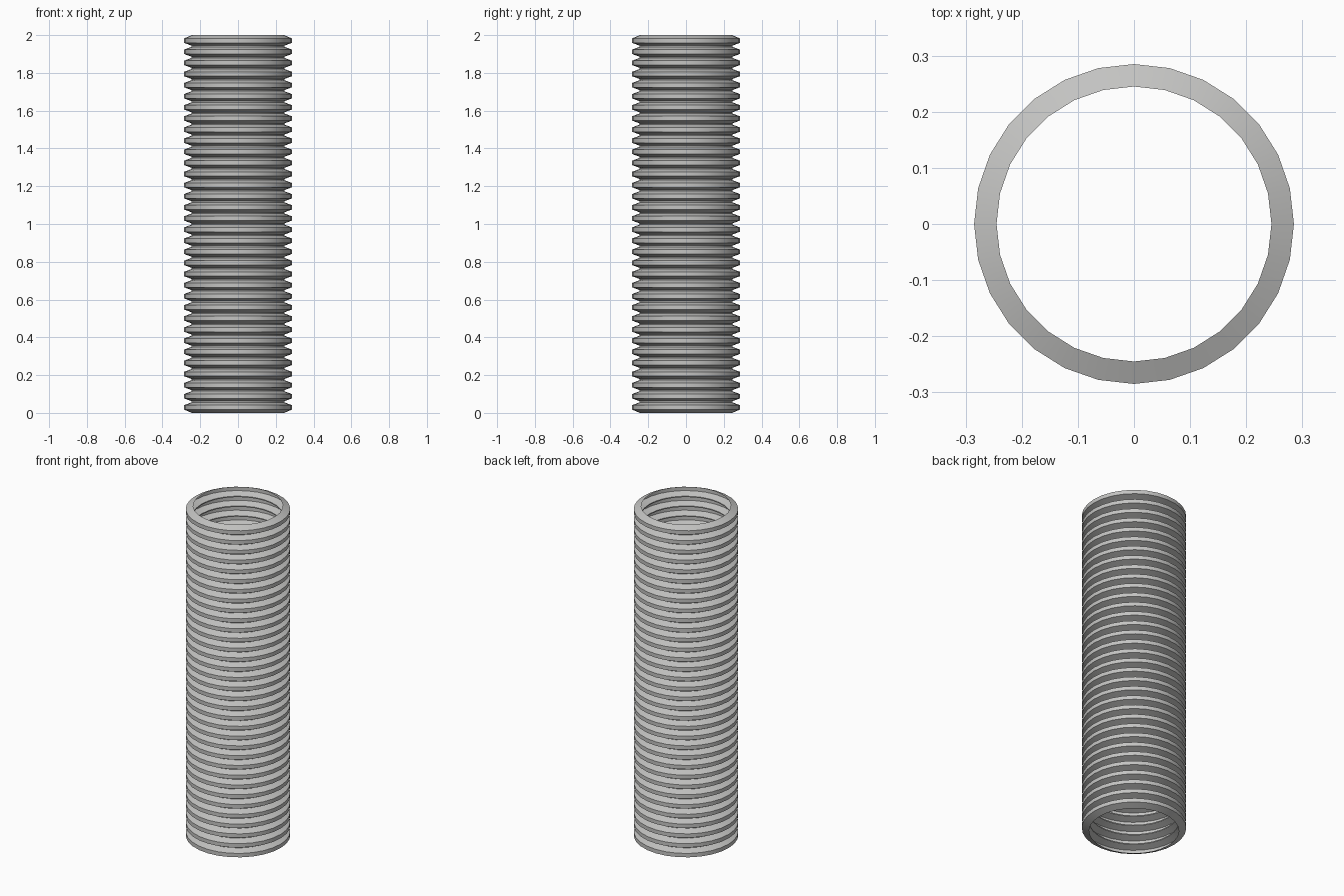
import bpy
import bmesh
from math import cos, sin, tau, radians

cube = bpy.data.objects.get("Cube")
if cube:
    bpy.data.objects.remove(cube, do_unlink=True)

SIDES = 28
RIDGES = 34
HEIGHT = 2.0
R_GROOVE, R_RIDGE = 0.245, 0.285
PITCH = HEIGHT / RIDGES

# One corrugation: groove, slope, flat crest, slope, groove
crest = PITCH * 0.4
groove = PITCH * 0.1
mid = PITCH / 2
wave = [
    (R_GROOVE, groove / 2),
    (R_RIDGE, mid - crest / 2),
    (R_RIDGE, mid + crest / 2),
    (R_GROOVE, PITCH - groove / 2),
]
profile = [(r, i * PITCH + z) for i in range(RIDGES) for r, z in wave]
# Open ends finish at the groove radius
profile[0] = (R_GROOVE, 0.0)
profile[-1] = (R_GROOVE, HEIGHT)

# Revolve the profile into an open, thin-walled tube
bm = bmesh.new()
rings = []
for r, z in profile:
    rings.append([bm.verts.new((r * cos(tau * k / SIDES), r * sin(tau * k / SIDES), z))
                  for k in range(SIDES)])
for low, high in zip(rings, rings[1:]):
    for k in range(SIDES):
        n = (k + 1) % SIDES
        bm.faces.new((low[k], low[n], high[n], high[k]))
mesh = bpy.data.meshes.new("corrugated_tube")
bm.to_mesh(mesh)
bm.free()
tube = bpy.data.objects.new("corrugated_tube", mesh)
bpy.context.collection.objects.link(tube)

# Plain grey material
colour = (0.55, 0.55, 0.54, 1.0)
mat = bpy.data.materials.new("plain_grey")
mat.use_nodes = True
mat.diffuse_color = colour
mat.node_tree.nodes["Principled BSDF"].inputs["Base Color"].default_value = colour
mesh.materials.append(mat)

# Smooth around the tube, sharp along the ridges
bpy.ops.object.select_all(action="DESELECT")
tube.select_set(True)
bpy.context.view_layer.objects.active = tube
bpy.ops.object.shade_smooth_by_angle(angle=radians(30))
